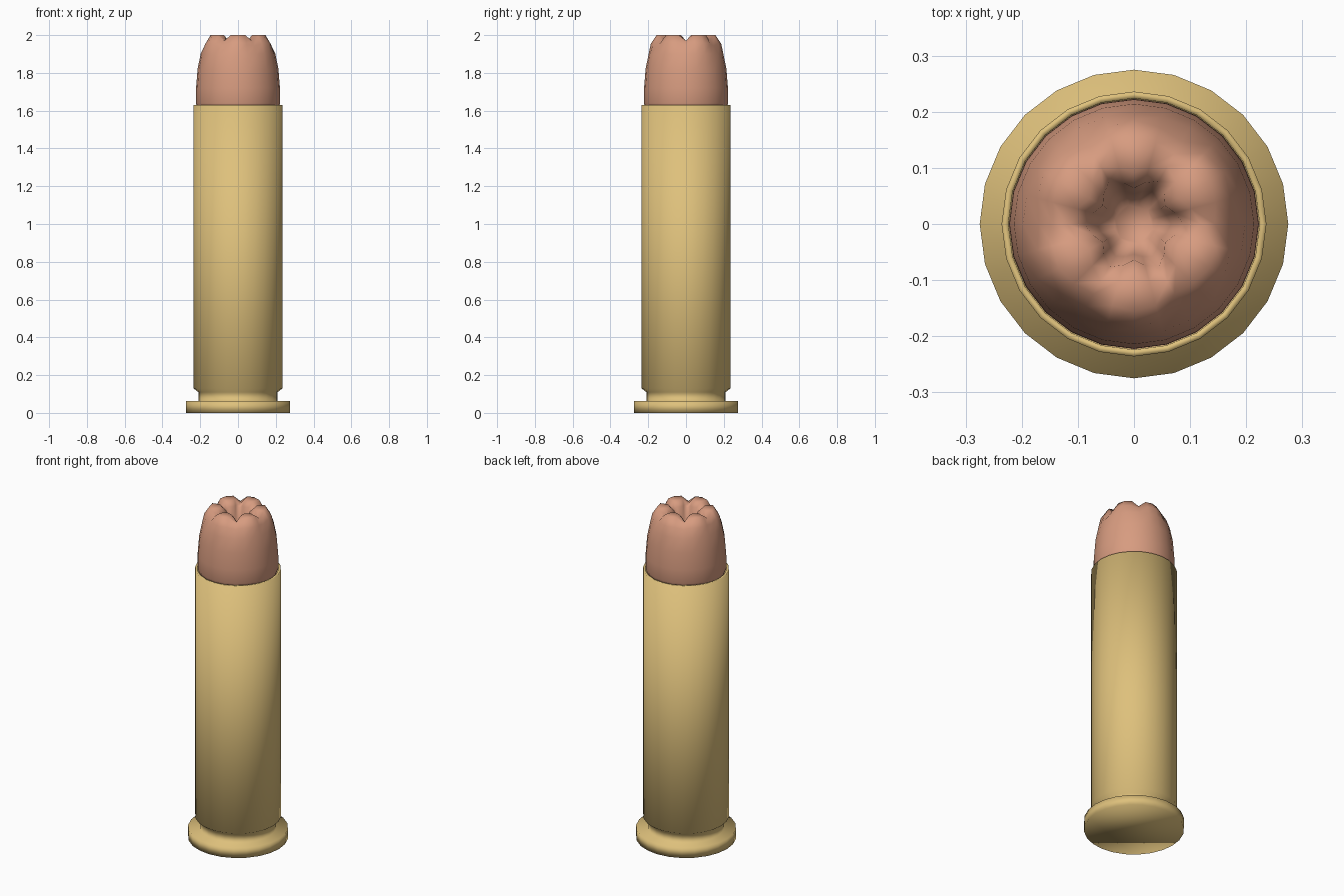
import bpy, bmesh, math

SIDES = 24

cube = bpy.data.objects.get("Cube")
if cube:
    bpy.data.objects.remove(cube, do_unlink=True)


def material(name, rgb):
    mat = bpy.data.materials.new(name)
    mat.use_nodes = True
    mat.diffuse_color = (*rgb, 1)
    bsdf = mat.node_tree.nodes["Principled BSDF"]
    bsdf.inputs["Base Color"].default_value = (*rgb, 1)
    bsdf.inputs["Roughness"].default_value = 0.6
    return mat


def lathe(name, profile, mat, shape=None):
    """Revolve a (radius, z) profile and close both ends; shape adjusts each ring point."""
    bm = bmesh.new()
    rings = []
    for level, (r, z) in enumerate(profile):
        ring = []
        for i in range(SIDES):
            a = math.tau * i / SIDES
            rr, zz = shape(level, a, r, z) if shape else (r, z)
            ring.append(bm.verts.new((rr * math.cos(a), rr * math.sin(a), zz)))
        rings.append(ring)
    for low, high in zip(rings, rings[1:]):
        for i in range(SIDES):
            j = (i + 1) % SIDES
            bm.faces.new((low[i], low[j], high[j], high[i]))
    bm.faces.new(rings[0][::-1])
    bm.faces.new(rings[-1])
    for f in bm.faces:
        f.smooth = True
    mesh = bpy.data.meshes.new(name)
    bm.to_mesh(mesh)
    bm.free()
    mesh.materials.append(mat)
    obj = bpy.data.objects.new(name, mesh)
    bpy.context.collection.objects.link(obj)
    return obj


brass = material("brass", (0.73, 0.53, 0.20))
copper = material("copper", (0.68, 0.33, 0.215))

# Case: rim, extractor groove, long wall and open mouth
lathe("case", [(0.275, 0), (0.275, 0.062), (0.21, 0.062), (0.21, 0.11),
               (0.236, 0.13), (0.236, 1.63), (0.224, 1.63), (0.222, 1.56)], brass)

# Hollow nose: six notches cut across the lip, counted from the given ring
LIP = 6
NOTCH_DEPTH = {5: 0.012, 6: 0.03, 7: 0.035, 8: 0.02}
NOTCH_WIDEN = {5: -0.008, 6: -0.006, 7: 0.014, 8: 0.012, 9: 0.006}


def notched(level, angle, r, z):
    wave = math.cos(6 * angle)
    cut = max(0, wave)
    return r + NOTCH_WIDEN.get(level, 0) * wave, z - NOTCH_DEPTH.get(level, 0) * cut


lathe("bullet", [(0.21, 1.6), (0.223, 1.64), (0.222, 1.72), (0.214, 1.82),
                 (0.198, 1.90), (0.178, 1.955), (0.15, 2.0), (0.105, 2.0),
                 (0.076, 1.975), (0.06, 1.90), (0.035, 1.85)], copper, notched)
